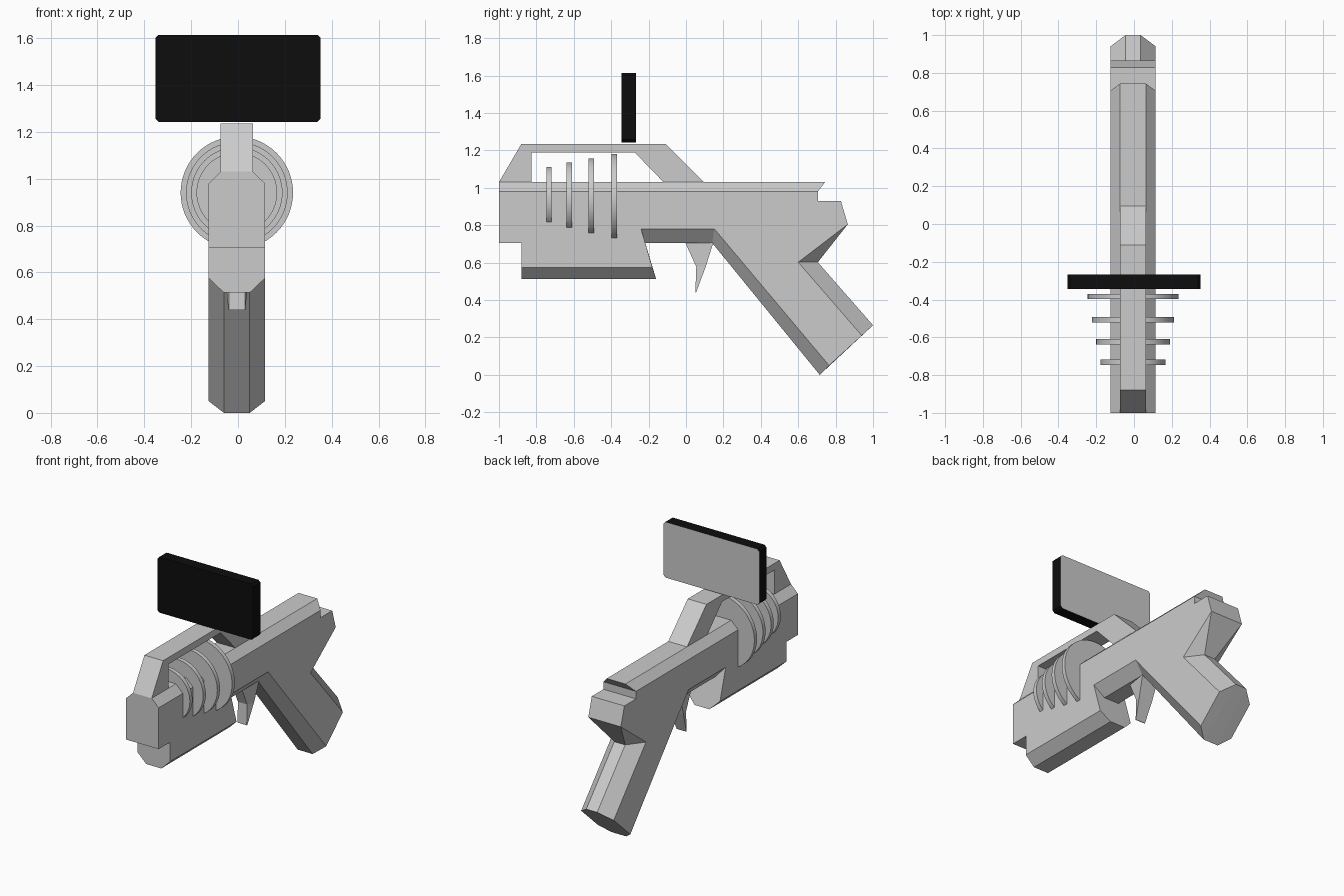
import bpy, bmesh, math
from mathutils import Vector

if "Cube" in bpy.data.objects:
    bpy.data.objects.remove(bpy.data.objects["Cube"])

CX = -0.005   # the gun body sits a hair off the screen's centre


def loft(name, rings):
    """Skin closed rings of equal length and cap both ends."""
    bm = bmesh.new()
    loops = [[bm.verts.new(p) for p in ring] for ring in rings]
    n = len(loops[0])
    for a, b in zip(loops, loops[1:]):
        for i in range(n):
            j = (i + 1) % n
            bm.faces.new((a[i], a[j], b[j], b[i]))
    bm.faces.new(loops[0])
    bm.faces.new(loops[-1])
    bmesh.ops.remove_doubles(bm, verts=bm.verts, dist=1e-4)
    bmesh.ops.recalc_face_normals(bm, faces=bm.faces)
    mesh = bpy.data.meshes.new(name)
    bm.to_mesh(mesh)
    bm.free()
    ob = bpy.data.objects.new(name, mesh)
    ob.location.x = CX
    bpy.context.collection.objects.link(ob)
    return ob


# Body and grip: side outline (y, z) plus chamfered inner outline (x, y, z)
W = 0.12
outline = [
    ((-1.0, 0.705), None),
    ((-1.0, 0.98), (0.069, -1.0, 1.03)),
    ((0.705, 0.98), (0.069, 0.743, 1.03)),
    ((0.705, 0.98), None),
    ((0.705, 0.93), None),
    ((0.828, 0.93), None),
    ((0.865, 0.805), None),
    ((0.6, 0.602), (0.04, 0.705, 0.602)),
    ((0.94, 0.21), (0.04, 1.0, 0.265)),
    ((0.765, 0.05), (0.055, 0.715, 0.0)),
    ((0.152, 0.78), (0.055, 0.14, 0.705)),
    ((-0.24, 0.78), (0.055, -0.218, 0.705)),
    ((-0.18, 0.575), (0.055, -0.16, 0.513)),
    ((-0.88, 0.575), (0.055, -0.88, 0.513)),
    ((-0.88, 0.705), None),
]
side = [Vector((W, *a)) for a, b in outline]
inner = [Vector(b) if b else Vector((W, *a)) for a, b in outline]


def mirrored(ring):
    return [Vector((-p.x, p.y, p.z)) for p in ring]


loft("body", [side, inner, mirrored(inner), mirrored(side)])

# Top rail with a long opening beneath it
rail = [(-1.0, 1.03), (-0.88, 1.235), (-0.11, 1.235), (0.095, 1.03),
        (-0.12, 1.03), (-0.275, 1.19), (-0.825, 1.19), (-0.825, 1.03)]
loft("top_rail", [[(x, y, z) for y, z in rail] for x in (0.069, -0.069)])

# Trigger: narrow front face, wider back, curling to a tip
sections = [  # z, front y, back y, front half width, back half width
    (0.72, -0.01, 0.15, 0.034, 0.06),
    (0.577, 0.055, 0.105, 0.034, 0.05),
    (0.44, 0.05, 0.054, 0.034, 0.036),
]
loft("trigger", [[(-fw, f, z), (fw, f, z), (bw, b, z), (-bw, b, z)]
                 for z, f, b, fw, bw in sections])

# Four cooling discs growing towards the back
for i, (y, r) in enumerate([(-0.732, 0.172), (-0.624, 0.195),
                            (-0.507, 0.217), (-0.384, 0.24)]):
    bpy.ops.mesh.primitive_cylinder_add(
        vertices=64, radius=r, depth=0.028, location=(CX, y, 0.94),
        rotation=(math.pi / 2, 0, 0))
    bpy.context.object.name = f"cooling_disc_{i + 1}"
    bpy.ops.object.shade_smooth_by_angle(angle=math.radians(30))

# Display screen: black front and rim, grey back
hx, z0, z1, c = 0.353, 1.243, 1.614, 0.014
corners = []
for sx, sz in [(1, 1), (-1, 1), (-1, -1), (1, -1)]:
    z = z1 if sz > 0 else z0
    pair = [(sx * hx, z - sz * c), (sx * (hx - c), z)]
    corners += pair if sx * sz > 0 else pair[::-1]
screen = loft("screen", [[(x, y, z) for x, z in corners] for y in (-0.344, -0.268)])
screen.location.x = 0
for name, v in (("black", 0.004), ("grey", 0.8)):
    mat = bpy.data.materials.new(name)
    mat.diffuse_color = (v, v, v, 1)
    mat.use_nodes = True
    mat.node_tree.nodes["Principled BSDF"].inputs["Base Color"].default_value = mat.diffuse_color
    screen.data.materials.append(mat)
for f in screen.data.polygons:
    f.material_index = 1 if f.normal.y > 0.9 else 0
